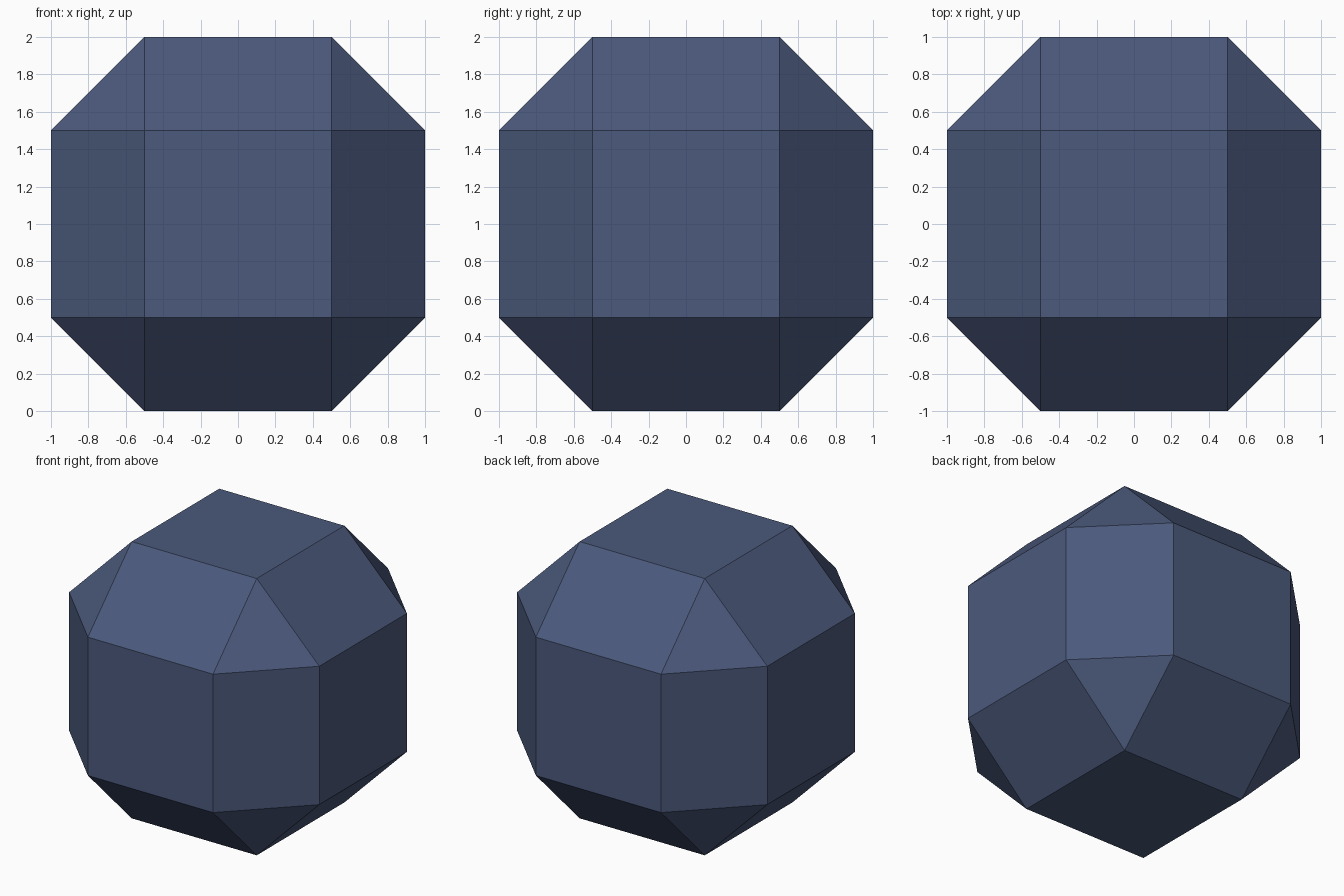
import bpy
import bmesh
from mathutils import Matrix

if "Cube" in bpy.data.objects:
    bpy.data.objects.remove(bpy.data.objects["Cube"])

# Single slate blue colour
slate = bpy.data.materials.new("slate_blue")
slate.diffuse_color = (0.07, 0.10, 0.20, 1.0)
slate.use_nodes = True
slate.node_tree.nodes["Principled BSDF"].inputs["Base Color"].default_value = slate.diffuse_color

# Faceted ball: a 2-unit cube standing on the ground, every edge chamfered flat
bm = bmesh.new()
bmesh.ops.create_cube(bm, size=2.0, matrix=Matrix.Translation((0, 0, 1)))
bmesh.ops.bevel(bm, geom=bm.edges[:], offset=0.5, offset_type='OFFSET',
                segments=1, profile=0.5, affect='EDGES', clamp_overlap=False)
bmesh.ops.recalc_face_normals(bm, faces=bm.faces[:])

mesh = bpy.data.meshes.new("faceted_ball")
bm.to_mesh(mesh)
bm.free()
mesh.materials.append(slate)
for poly in mesh.polygons:
    poly.material_index = 0
    poly.use_smooth = False
ball = bpy.data.objects.new("faceted_ball", mesh)
bpy.context.collection.objects.link(ball)
